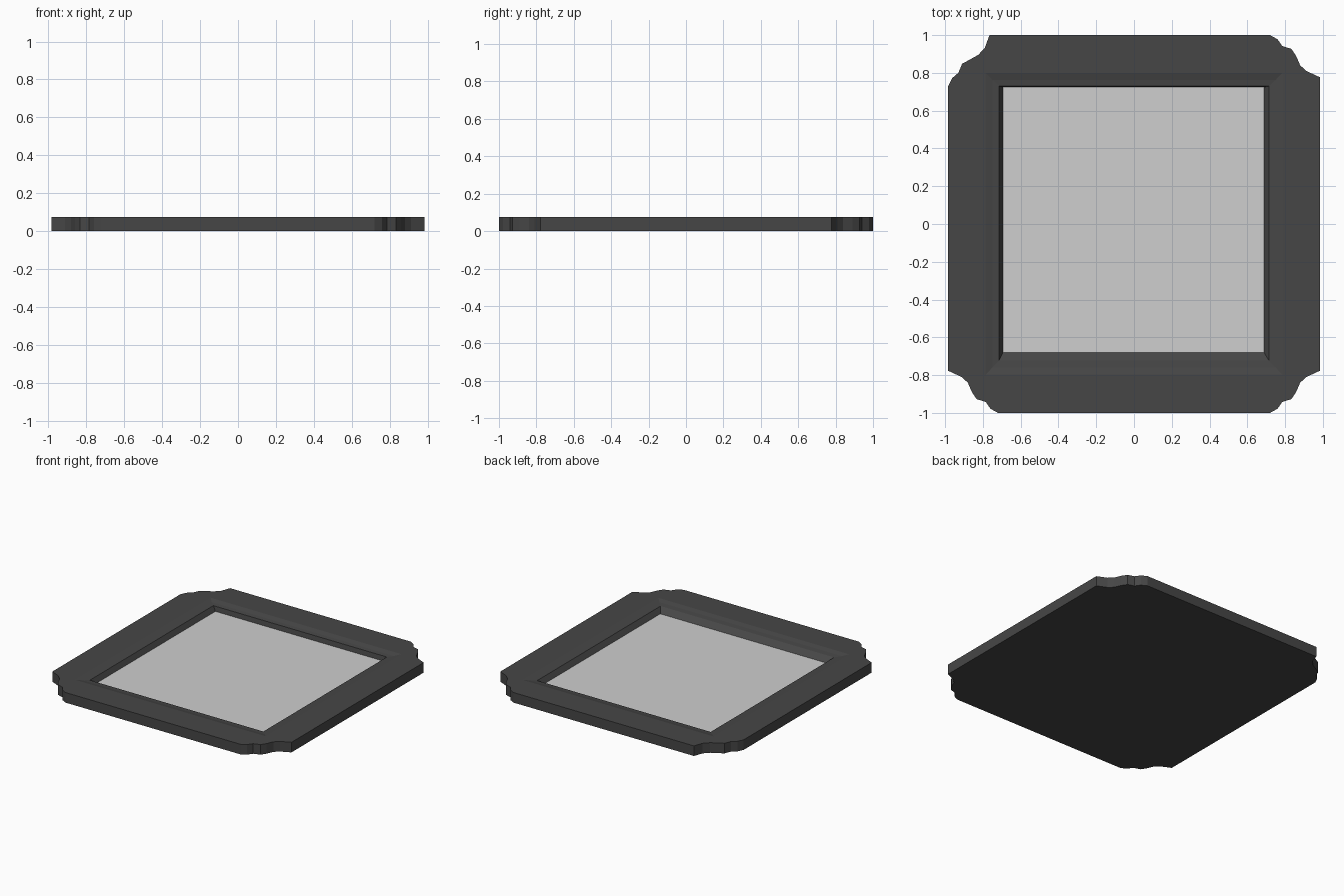
import bpy, bmesh

if "Cube" in bpy.data.objects:
    bpy.data.objects.remove(bpy.data.objects["Cube"])

HEIGHT = 0.075
PANEL_Z = 0.027


def material(name, value):
    m = bpy.data.materials.new(name)
    m.diffuse_color = (value, value, value, 1)
    m.use_nodes = True
    m.node_tree.nodes["Principled BSDF"].inputs["Base Color"].default_value = m.diffuse_color
    return m


def finish(bm, name, mat):
    bmesh.ops.recalc_face_normals(bm, faces=bm.faces)
    me = bpy.data.meshes.new(name)
    bm.to_mesh(me)
    bm.free()
    me.materials.append(mat)
    ob = bpy.data.objects.new(name, me)
    bpy.context.collection.objects.link(ob)
    return ob


def loop(bm, pts, z):
    return [bm.verts.new((x, y, z)) for x, y in pts]


def bridge(bm, a, b):
    n = len(a)
    for i in range(n):
        j = (i + 1) % n
        bm.faces.new((a[i], a[j], b[j], b[i]))


def rect(x0, x1, y0, y1):
    return [(x0, y0), (x1, y0), (x1, y1), (x0, y1)]


charcoal = material("charcoal", 0.062)
pale_grey = material("pale grey", 0.62)

# Notched corner profile, walked anticlockwise; top left is chipped differently
notch = [(0.984, 0.777), (0.912, 0.81), (0.88, 0.84), (0.858, 0.89),
         (0.833, 0.927), (0.785, 0.942), (0.76, 0.978), (0.72, 1.0)]
chipped = [(-0.765, 1.0), (-0.79, 0.932), (-0.825, 0.895), (-0.91, 0.848),
           (-0.93, 0.8), (-0.963, 0.772), (-0.984, 0.73)]
outline = (notch + chipped
           + [(-x, -y) for x, y in notch]
           + [(x, -y) for x, y in reversed(notch)])

# Frame: outer slab with a stepped bevel leading down to the panel
bm = bmesh.new()
bottom = loop(bm, outline, 0)
top = loop(bm, outline, HEIGHT)
bm.faces.new(bottom)
bridge(bm, bottom, top)
steps = [(rect(-0.785, 0.785, -0.797, 0.80), HEIGHT),
         (rect(-0.75, 0.75, -0.76, 0.763), HEIGHT - 0.009),
         (rect(-0.714, 0.714, -0.722, 0.73), HEIGHT - 0.013),
         (rect(-0.693, 0.688, -0.68, 0.724), PANEL_Z)]
rings = [loop(bm, pts, z) for pts, z in steps]
for a, b in zip(rings, rings[1:]):
    bridge(bm, a, b)
# flat rim between the outline and the first bevel ring
rim = []
for ring in (top, rings[0]):
    for i, v in enumerate(ring):
        rim.append(bm.edges.get((v, ring[(i + 1) % len(ring)])))
bmesh.ops.triangle_fill(bm, use_beauty=True, use_dissolve=False, edges=rim)
finish(bm, "frame", charcoal)

# Inset panel
bm = bmesh.new()
face = bm.faces.new(loop(bm, steps[-1][0], PANEL_Z))
bmesh.ops.recalc_face_normals(bm, faces=[face])
if face.normal.z < 0:
    face.normal_flip()
me = bpy.data.meshes.new("panel")
bm.to_mesh(me)
bm.free()
me.materials.append(pale_grey)
bpy.context.collection.objects.link(bpy.data.objects.new("panel", me))
